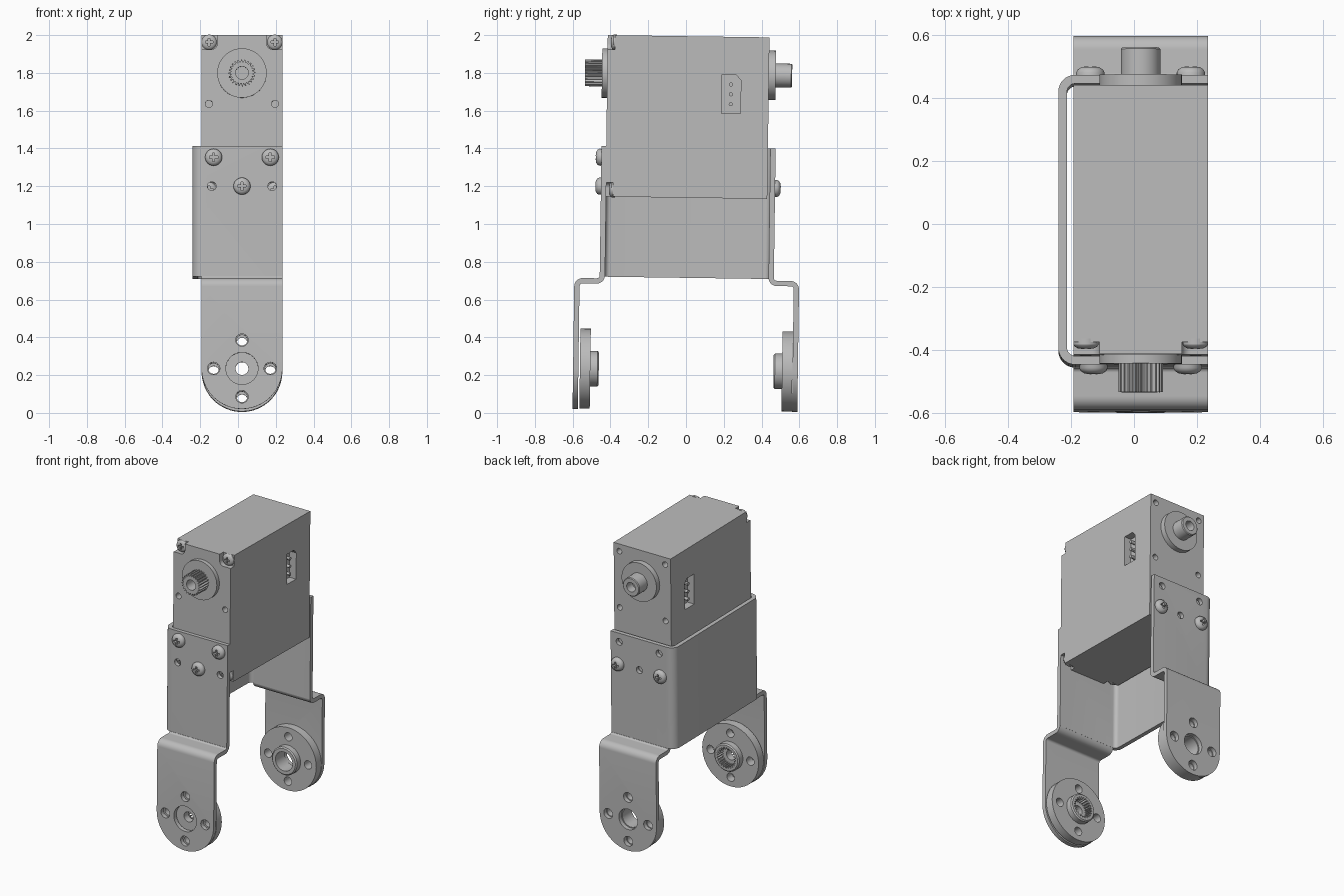
import bpy, bmesh, math
from mathutils import Matrix, Vector

if "Cube" in bpy.data.objects:
    bpy.data.objects.remove(bpy.data.objects["Cube"])

X0, HALF = 0.021, 0.214          # centre line and half width
SHIFT = 0.008                    # bracket offset along y
TILT = -0.014                    # slight lean of the whole assembly
AXLE, JOINT = 1.793, 0.227       # heights of the output shaft and lower joint
parts = []

grey = bpy.data.materials.new("plain_grey")
grey.use_nodes = True
grey.diffuse_color = (0.5, 0.5, 0.5, 1)
grey.node_tree.nodes["Principled BSDF"].inputs["Base Color"].default_value = (0.5, 0.5, 0.5, 1)


def finish(name, bm, keep):
    bmesh.ops.recalc_face_normals(bm, faces=bm.faces)
    mesh = bpy.data.meshes.new(name)
    bm.to_mesh(mesh)
    bm.free()
    mesh.materials.append(grey)
    ob = bpy.data.objects.new(name, mesh)
    bpy.context.collection.objects.link(ob)
    if keep:
        parts.append(ob)
    else:
        ob.hide_render = True
    return ob


def prism(name, outline, axis, lo, hi, keep=True):
    """Extrude a 2D outline along one axis."""
    place = {"x": lambda a, b, h: (h, a, b),
             "y": lambda a, b, h: (a, h, b),
             "z": lambda a, b, h: (a, b, h)}[axis]
    bm = bmesh.new()
    low = [bm.verts.new(place(a, b, lo)) for a, b in outline]
    top = [bm.verts.new(place(a, b, hi)) for a, b in outline]
    bm.faces.new(low)
    bm.faces.new(top)
    n = len(outline)
    for i in range(n):
        j = (i + 1) % n
        bm.faces.new((low[i], low[j], top[j], top[i]))
    return finish(name, bm, keep)


def rect(a0, a1, b0, b1):
    return [(a0, b0), (a1, b0), (a1, b1), (a0, b1)]


def circle(x, z, r, n=48):
    return [(x + r * math.cos(i * math.tau / n), z + r * math.sin(i * math.tau / n))
            for i in range(n)]


def gear(x, z, outer, inner, teeth=24):
    pts = []
    for i in range(teeth * 4):
        r = outer if i % 4 < 2 else inner
        t = i * math.tau / (teeth * 4)
        pts.append((x + r * math.cos(t), z + r * math.sin(t)))
    return pts


def fillet(path, r, steps=8):
    """Round the inner corners of an open path."""
    pts = [Vector(p) for p in path]
    out = [pts[0]]
    for a, b, c in zip(pts, pts[1:], pts[2:]):
        u, v = (a - b).normalized(), (c - b).normalized()
        centre = b + (u + v) * r
        for i in range(steps + 1):
            t = i / steps * math.pi / 2
            out.append(centre - v * r * math.cos(t) - u * r * math.sin(t))
    return out + [pts[-1]]


def sheet(path, r, t=0.028):
    """Outline of bent sheet metal following a path."""
    pts = fillet(path, r)
    left, right = [], []
    for i, p in enumerate(pts):
        d = (pts[min(i + 1, len(pts) - 1)] - pts[max(i - 1, 0)]).normalized()
        n = Vector((-d.y, d.x)) * t / 2
        left.append(tuple(p + n))
        right.append(tuple(p - n))
    return left + right[::-1]


def lathe(name, profile, x, z, y, d):
    """Turn a (radius, height) profile about an axis along y."""
    bm = bmesh.new()
    rings = [[bm.verts.new((a, y + d * h, b)) for a, b in circle(x, z, r)]
             for r, h in profile]
    for p, q in zip(rings, rings[1:]):
        for i in range(len(p)):
            j = (i + 1) % len(p)
            bm.faces.new((p[i], p[j], q[j], q[i]))
    bm.faces.new(rings[0])
    bm.faces.new(rings[-1])
    return finish(name, bm, True)


def cut(ob, cutter, mode="DIFFERENCE"):
    mod = ob.modifiers.new("cut", "BOOLEAN")
    mod.operation, mod.object, mod.solver = mode, cutter, "EXACT"
    bpy.context.view_layer.objects.active = ob
    bpy.ops.object.modifier_apply(modifier=mod.name)
    bpy.data.objects.remove(cutter)


def drill(ob, x, z, r, y0, y1):
    cut(ob, prism("drill", circle(x, z, r, 32), "y", y0, y1, False))


def screw(name, x, z, y, d, r=0.045, h=0.03):
    ob = lathe(name, [(r, -0.01), (r, h * 0.35), (r * 0.9, h * 0.65), (r * 0.65, h * 0.9),
                      (r * 0.3, h), (0.002, h)], x, z, y, d)
    a, b = r * 0.5, r * 0.13
    cross = [(b, a), (b, b), (a, b), (a, -b), (b, -b), (b, -a),
             (-b, -a), (-b, -b), (-a, -b), (-a, b), (-b, b), (-b, a)]
    cut(ob, prism("slot", [(x + p, z + q) for p, q in cross], "y",
                  *sorted((y + d * h * 0.35, y + d * 0.1)), False))


# Motor case with screw notches, holes and connector sockets
LO, HI, FACE = 1.139, 1.994, 0.428
case = prism("motor_case", rect(X0 - HALF, X0 + HALF, LO, HI), "y", -FACE, FACE)
for s in (-1, 1):
    xo, xi = X0 + s * (HALF + 0.08), X0 + s * (HALF - 0.083)
    for zo, zi in ((HI + 0.08, HI - 0.075), (LO - 0.08, LO + 0.075)):
        notch = fillet([(xo, zo), (xi, zo), (xi, zi), (xo, zi)], 0.03)
        cut(case, prism("notch", notch, "y", -0.5, -0.389, False))
    drill(case, X0 + s * 0.175, 1.63, 0.019, -0.5, -0.37)
    for z in (1.945, 1.56):
        drill(case, X0 + s * 0.172, z, 0.019, 0.37, 0.5)
    # Three-pin socket on each side
    socket = [(0.18, 1.588), (0.28, 1.588), (0.28, 1.765), (0.255, 1.793), (0.18, 1.793)]
    wall = X0 + s * HALF
    cut(case, prism("socket", socket, "x", *sorted((wall - s * 0.05, wall + s * 0.05)), False))
    for z in (1.638, 1.69, 1.742):
        prism("connector_pin", circle(0.228, z, 0.011, 12), "x",
              *sorted((wall - s * 0.055, wall - s * 0.008)))
    for z in (1.957, 1.176):
        screw("case_screw", X0 + s * 0.174, z, -0.389, -1, 0.04, 0.022)

# Toothed output shaft in front, plain pivot behind
front_boss = lathe("front_boss", [(0.131, -0.01), (0.131, 0.028)], X0, AXLE, -FACE, -1)
shaft = prism("output_shaft", gear(X0, AXLE, 0.071, 0.058), "y", -0.546, -0.44)
drill(shaft, X0, AXLE, 0.034, -0.6, -0.47)
rear_boss = lathe("rear_boss", [(0.131, -0.01), (0.131, 0.036)], X0, AXLE, FACE, 1)
pivot = lathe("rear_pivot", [(0.063, 0.02), (0.063, 0.118), (0.058, 0.123)], X0, AXLE, FACE, 1)
drill(pivot, X0, AXLE, 0.032, 0.49, 0.6)

# U-shaped bracket around the motor
FL, LEG = 0.447, 0.581
right_edge = X0 + HALF
u_path = [(right_edge, SHIFT - FL), (-0.227, SHIFT - FL), (-0.227, SHIFT + FL), (right_edge, SHIFT + FL)]
bracket = prism("bracket", sheet(u_path, 0.04), "z", 0.715, 1.406)
UPPER = [(X0 - 0.15, 1.347), (X0 + 0.15, 1.347)]
LOWER = [(X0 - 0.16, 1.194), (X0 + 0.16, 1.194)]
MIDDLE = [(X0, 1.194)]

for d, end in ((-1, "front"), (1, "rear")):
    y = lambda v: SHIFT + d * v
    span = lambda a, b: sorted((y(a), y(b)))

    # Flange fixings
    fixed, empty = (UPPER + MIDDLE, LOWER) if d < 0 else (LOWER, UPPER + MIDDLE)
    for x, z in fixed:
        screw(end + "_bracket_screw", x, z, y(FL + 0.014), d)
    for x, z in empty:
        drill(bracket, x, z, 0.023, *span(FL - 0.017, FL + 0.1))

    # Stepped leg with a rounded foot
    step = [(y(FL), 0.74), (y(FL), 0.692), (y(LEG), 0.692), (y(LEG), -0.1)]
    leg = prism(end + "_leg", sheet(step, 0.03), "x", X0 - 0.4, X0 + 0.4)
    foot = [(X0 + HALF * math.cos(t), JOINT + HALF * math.sin(t))
            for t in (math.pi * (1 + i / 32) for i in range(33))]
    foot += [(X0 + HALF, 0.715), (X0 - HALF, 0.715)]
    cut(leg, prism("foot", foot, "y", -1, 1, False), "INTERSECT")
    drill(leg, X0, JOINT, 0.085 if d < 0 else 0.07, *span(0.5, 0.7))

    # Round horn with hub
    disc = LEG - 0.014 - (0.008 if d < 0 else 0.001)
    horn = lathe(end + "_horn", [(0.212, 0), (0.212, 0.055), (0.094, 0.055), (0.094, 0.093),
                                 (0.086, 0.1)], X0, JOINT, y(disc), -d)
    if d < 0:
        cut(horn, prism("teeth", gear(X0, JOINT, 0.071, 0.058), "y", *span(0.4, 0.51), False))
        drill(horn, X0, JOINT, 0.034, *span(0.3, 0.7))
    else:
        drill(horn, X0, JOINT, 0.064, *span(0.3, 0.7))
    for i in range(4):
        hx = X0 + 0.15 * math.cos(i * math.pi / 2)
        hz = JOINT + 0.15 * math.sin(i * math.pi / 2)
        drill(leg, hx, hz, 0.033, *span(0.5, 0.7))
        drill(horn, hx, hz, 0.028, *span(0.3, 0.7))

# Lean the assembly, then smooth the round surfaces
lean = Matrix.Translation((0, 0, 1)) @ Matrix.Rotation(TILT, 4, "X") @ Matrix.Translation((0, 0, -1))
bpy.ops.object.select_all(action="DESELECT")
for ob in parts:
    ob.data.transform(lean)
    ob.select_set(True)
bpy.context.view_layer.objects.active = parts[0]
bpy.ops.object.shade_smooth_by_angle(angle=math.radians(30))
